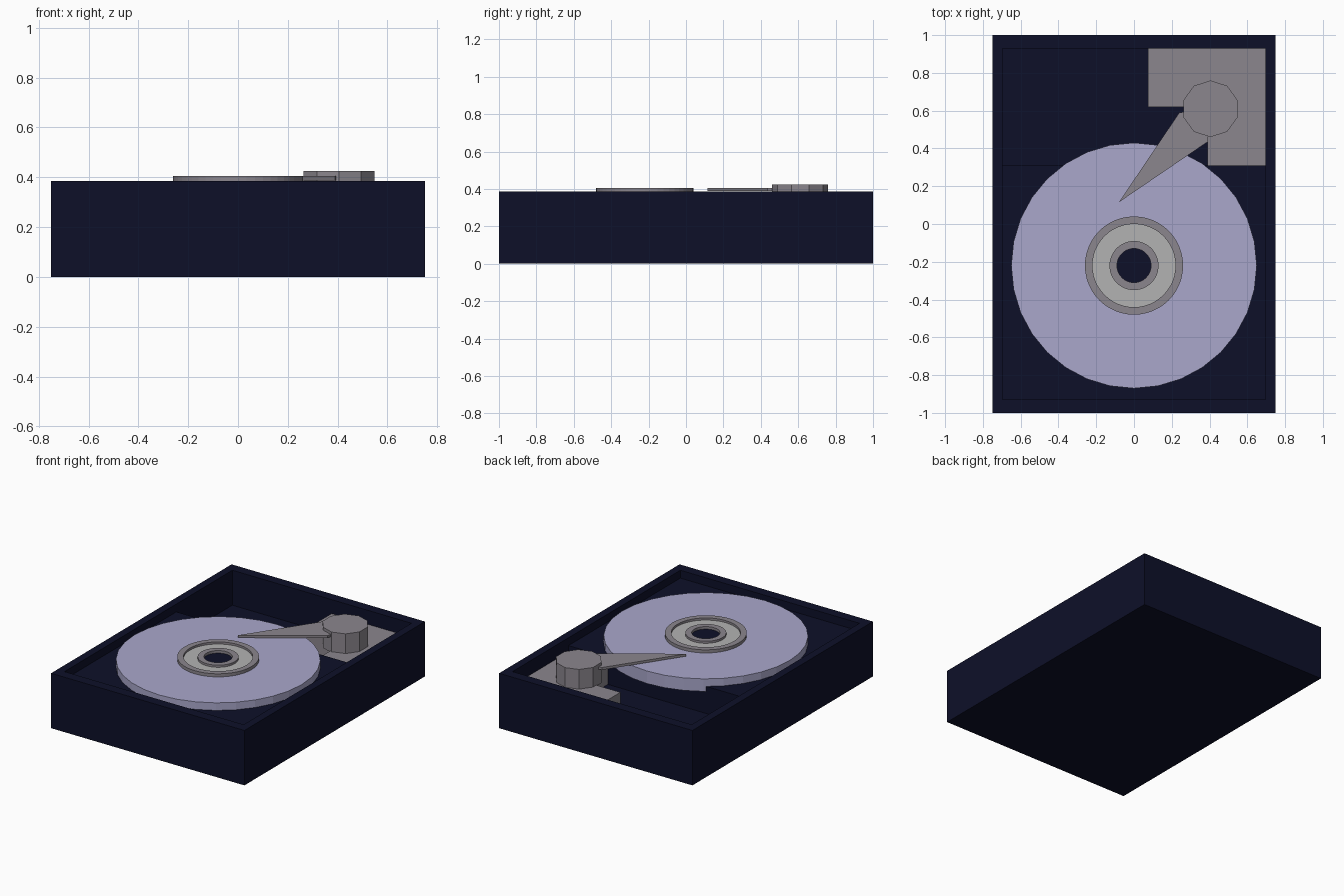
import bpy, bmesh, math

if "Cube" in bpy.data.objects:
    bpy.data.objects.remove(bpy.data.objects["Cube"])

HUB = (0.0, -0.22)
PIVOT = (0.405, 0.61)


def material(name, rgb):
    m = bpy.data.materials.new(name)
    m.diffuse_color = (*rgb, 1)
    m.use_nodes = True
    m.node_tree.nodes["Principled BSDF"].inputs["Base Color"].default_value = m.diffuse_color
    return m


NAVY = material("navy", (0.004, 0.005, 0.022))
LAVENDER = material("lavender", (0.40, 0.39, 0.60))
STEEL = material("steel", (0.26, 0.24, 0.27))
SILVER = material("silver", (0.45, 0.45, 0.45))


def add(name, bm, mat):
    bmesh.ops.recalc_face_normals(bm, faces=bm.faces)
    me = bpy.data.meshes.new(name)
    bm.to_mesh(me)
    bm.free()
    me.materials.append(mat)
    ob = bpy.data.objects.new(name, me)
    bpy.context.collection.objects.link(ob)
    return ob


def extrude(name, pts, vec, mat):
    """Extrude a flat polygon along a vector."""
    bm = bmesh.new()
    face = bm.faces.new([bm.verts.new(p) for p in pts])
    res = bmesh.ops.extrude_face_region(bm, geom=[face], use_keep_orig=True)
    bmesh.ops.translate(bm, vec=vec, verts=[v for v in res["geom"] if isinstance(v, bmesh.types.BMVert)])
    return add(name, bm, mat)


def plate(name, xy, z0, z1, mat):
    return extrude(name, [(x, y, z0) for x, y in xy], (0, 0, z1 - z0), mat)


def circle(c, r, n):
    return [(c[0] + r * math.sin(2 * math.pi * i / n), c[1] + r * math.cos(2 * math.pi * i / n)) for i in range(n)]


def ring(name, c, r0, r1, z0, z1, n, mat):
    bm = bmesh.new()
    loops = [[bm.verts.new((x, y, z)) for x, y in circle(c, r, n)]
             for r, z in ((r0, z0), (r1, z0), (r1, z1), (r0, z1))]
    for k in range(4):
        a, b = loops[k], loops[(k + 1) % 4]
        for i in range(n):
            j = (i + 1) % n
            bm.faces.new((a[i], a[j], b[j], b[i]))
    return add(name, bm, mat)


# Case: solid block with a stepped cavity (high deck in front, deep well behind)
case = plate("case", [(-.75, -1), (.75, -1), (.75, 1), (-.75, 1)], 0, .385, NAVY)
cavity = [(-.93, .5), (-.93, .33), (.31, .33), (.31, .14), (.93, .14), (.93, .5)]
cutter = extrude("cavity_cutter", [(-.695, y, z) for y, z in cavity], (1.39, 0, 0), NAVY)
cutter.hide_render = True
cutter.hide_viewport = True
cut = case.modifiers.new("cavity", "BOOLEAN")
cut.operation = "DIFFERENCE"
cut.solver = "EXACT"
cut.object = cutter

# Platter and spindle hub
plate("platter", circle(HUB, .65, 32), .295, .383, LAVENDER)
ring("hub_outer_ring", HUB, .22, .26, .37, .405, 48, STEEL)
ring("hub_plate", HUB, .12, .225, .37, .39, 48, SILVER)
ring("hub_inner_ring", HUB, .09, .13, .37, .405, 48, STEEL)
plate("spindle_cap", circle(HUB, .095, 48), .37, .387, NAVY)

# Actuator: L-shaped base, ten-sided pivot and tapered arm
plate("actuator_base", [(.075, .62), (.39, .62), (.39, .31), (.695, .31), (.695, .93), (.075, .93)],
      .14, .287, STEEL)
plate("actuator_pivot", circle(PIVOT, .15, 10), .28, .425, STEEL)
plate("actuator_arm", [(-.08, .115), (.39, .435), (.405, .61), (.24, .59)], .388, .405, STEEL)
